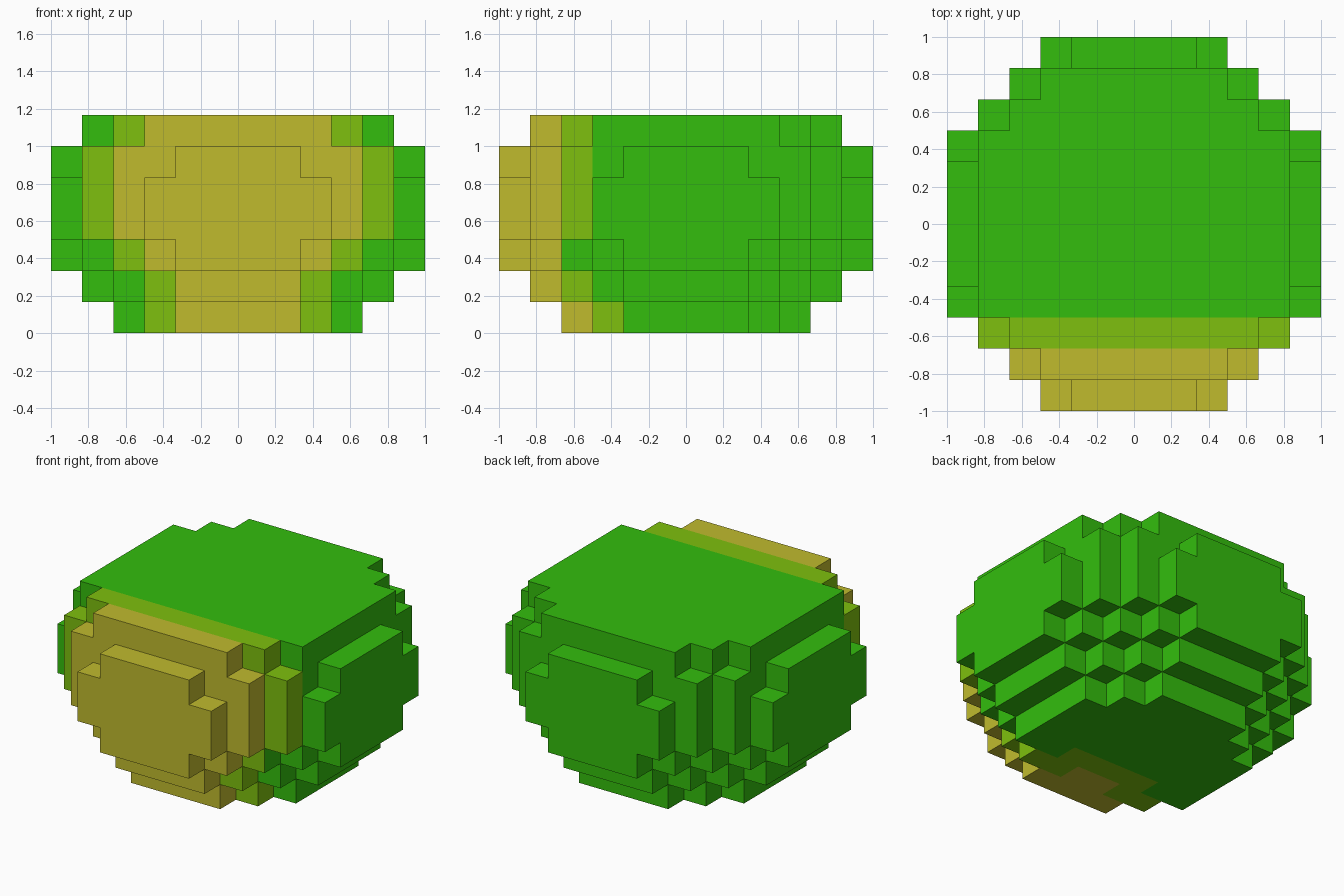
import bpy
import bmesh
from mathutils import Vector

cube = bpy.data.objects.get("Cube")
if cube:
    bpy.data.objects.remove(cube, do_unlink=True)

U = 1 / 6  # edge of one block

# Half width in blocks of each row, from the middle row outwards, layer by layer
LAYERS = [
    [4, 4, 3, 2],
    [5, 5, 4, 3, 2],
    [6, 6, 5, 4, 3, 2],
    [6, 6, 6, 5, 4, 3],
    [6, 6, 6, 5, 4, 3],
    [6, 6, 5, 5, 4, 2],
    [5, 5, 5, 4, 3],
]
GREEN, LIME, YELLOW = range(3)


def make_material(name, rgb):
    mat = bpy.data.materials.new(name)
    color = (*rgb, 1.0)
    mat.diffuse_color = color
    mat.use_nodes = True
    for node in mat.node_tree.nodes:
        if node.type == 'BSDF_PRINCIPLED':
            node.inputs["Base Color"].default_value = color
            node.inputs["Roughness"].default_value = 0.9
    return mat


def ring(i):
    """Distance of a block from the middle, counted 1 to 6."""
    return i + 1 if i >= 0 else -i


def filled(x, y, z):
    if not 0 <= z < len(LAYERS):
        return False
    rows = LAYERS[z]
    return ring(y) <= len(rows) and ring(x) <= rows[ring(y) - 1]


def block_color(x, y, z, normal):
    """Yellow front, a lime band behind it, green elsewhere."""
    if y >= 0:
        return GREEN
    front, side = ring(y), ring(x)
    if z == 0:  # the pattern wraps under the base
        if front == 4 or (front == 3 and side == 1):
            return YELLOW
        return LIME if front == 3 or (front == 2 and side <= 2) else GREEN
    if front >= 5:
        return YELLOW
    if front == 4:
        if z == 2 and side == 4 and normal.y > -0.5:
            return GREEN
        return LIME
    return GREEN


def add_face(bm, cell, axis, sign, mat):
    """Add one outer side of a block, wound outwards."""
    b, c = (axis + 1) % 3, (axis + 2) % 3
    corners = [(0, 0), (1, 0), (1, 1), (0, 1)]
    if sign < 0:
        corners.reverse()
    verts = []
    for s, t in corners:
        p = Vector(cell)
        p[axis] += sign > 0
        p[b] += s
        p[c] += t
        verts.append(bm.verts.new(p * U))
    bm.faces.new(verts).material_index = mat


# Stepped round body: only the outer block sides
bm = bmesh.new()
for z in range(len(LAYERS)):
    for y in range(-6, 6):
        for x in range(-6, 6):
            if not filled(x, y, z):
                continue
            for axis in range(3):
                for sign in (-1, 1):
                    n = Vector((0, 0, 0))
                    n[axis] = sign
                    if not filled(x + int(n.x), y + int(n.y), z + int(n.z)):
                        add_face(bm, (x, y, z), axis, sign, block_color(x, y, z, n))

# Join the block sides into large flat faces
bmesh.ops.remove_doubles(bm, verts=bm.verts[:], dist=0.001)
bmesh.ops.dissolve_limit(bm, angle_limit=0.01, verts=bm.verts[:],
                         edges=bm.edges[:], delimit={'MATERIAL'})

mesh = bpy.data.meshes.new("stepped_body")
bm.to_mesh(mesh)
bm.free()
for name, rgb in (("green", (0.033, 0.515, 0.004)),
                  ("lime", (0.209, 0.527, 0.0044)),
                  ("mustard_yellow", (0.527, 0.497, 0.027))):
    mesh.materials.append(make_material(name, rgb))
body = bpy.data.objects.new("stepped_body", mesh)
bpy.context.collection.objects.link(body)
